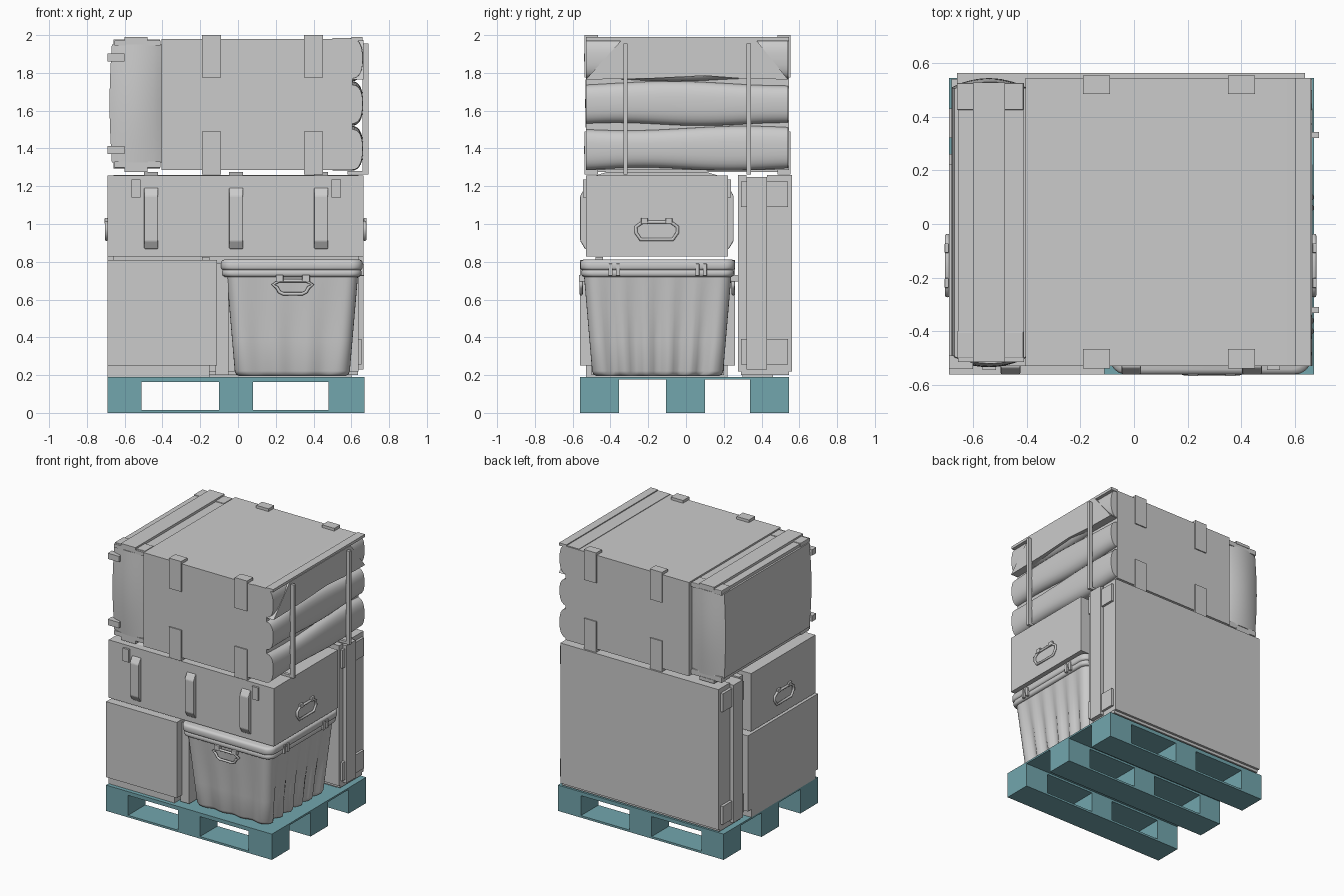
import bpy, bmesh, math
from math import sin, cos, pi

if "Cube" in bpy.data.objects:
    bpy.data.objects.remove(bpy.data.objects["Cube"])

teal = bpy.data.materials.new("teal_plastic")
teal.diffuse_color = (0.17, 0.38, 0.42, 1)
teal.use_nodes = True
teal.node_tree.nodes["Principled BSDF"].inputs["Base Color"].default_value = teal.diffuse_color


def finish(name, bm, mat=None, smooth=None, bevel=0):
    bmesh.ops.recalc_face_normals(bm, faces=bm.faces[:])
    me = bpy.data.meshes.new(name)
    bm.to_mesh(me)
    bm.free()
    if smooth:
        me.shade_smooth()
        me.set_sharp_from_angle(angle=math.radians(smooth))
    ob = bpy.data.objects.new(name, me)
    bpy.context.collection.objects.link(ob)
    if mat:
        me.materials.append(mat)
    if bevel:
        m = ob.modifiers.new("bevel", 'BEVEL')
        m.width, m.segments = bevel, 2
    return ob


def box(name, x0, x1, y0, y1, z0, z1, mat=None, bevel=0):
    bm = bmesh.new()
    bmesh.ops.create_cube(bm, size=1)
    for v in bm.verts:
        v.co = ((x0 + x1) / 2 + v.co.x * (x1 - x0), (y0 + y1) / 2 + v.co.y * (y1 - y0),
                (z0 + z1) / 2 + v.co.z * (z1 - z0))
    return finish(name, bm, mat, None, bevel)


def loft(name, rings, smooth=40, bevel=0):
    bm = bmesh.new()
    vs = [[bm.verts.new(p) for p in r] for r in rings]
    n = len(vs[0])
    for a, b in zip(vs, vs[1:]):
        for i in range(n):
            bm.faces.new((a[i], a[(i + 1) % n], b[(i + 1) % n], b[i]))
    bm.faces.new(vs[0])
    bm.faces.new(vs[-1])
    return finish(name, bm, None, smooth, bevel)


def prism_x(name, prof, x0, x1, bevel=0):
    return loft(name, [[(x, y, z) for y, z in prof] for x in (x0, x1)], None, bevel)


def tube(name, pts, r):
    cu = bpy.data.curves.new(name, 'CURVE')
    cu.dimensions = '3D'
    cu.bevel_depth, cu.bevel_resolution = r, 2
    sp = cu.splines.new('POLY')
    sp.points.add(len(pts) - 1)
    for p, c in zip(sp.points, pts):
        p.co = (*c, 1)
    sp.use_cyclic_u = True
    bpy.context.collection.objects.link(bpy.data.objects.new(name, cu))


def handle_loop(w_top, w_bot, zt, zb, r):
    # rounded trapezoid outline in (across, z)
    h = [(w_top - r, zt), (w_top, zt - r * .6), (w_bot, zb + r), (w_bot - r * .4, zb + r * .3), (w_bot - r, zb)]
    return h + [(-a, z) for a, z in reversed(h)]


# pallet
XB = [(-.69, -.51), (-.10, .08), (.48, .67)]
YB = [(-.56, -.355), (-.105, .1), (.34, .545)]
for y0, y1 in YB:
    box("pallet_bottom_runner", -.69, .67, y0, y1, 0, .015, teal)
    box("pallet_top_runner", -.69, .67, y0, y1, .163, .178, teal)
    for x0, x1 in XB:
        box("pallet_block", x0, x1, y0, y1, .0, .188, teal)
box("pallet_deck", -.69, .67, -.56, .545, .178, .191, teal)

# lower left crate
box("lower_crate", -.69, -.11, -.56, .26, .25, .81)
box("lower_crate_base", -.69, -.15, -.53, .22, .19, .26)
box("lower_crate_side_panel", -.12, -.05, -.50, .20, .2, .79)
box("lower_crate_catch", -.19, -.15, -.48, -.44, .80, .825)


# plastic tub with fluted sides
def ring(x0, x1, y0, y1, z, r, amp=0, n=28):
    pts = []
    corners = [(x1 - r, y0 + r, -90), (x1 - r, y1 - r, 0), (x0 + r, y1 - r, 90), (x0 + r, y0 + r, 180)]
    for k, (cx, cy, a0) in enumerate(corners):
        arc = [(cx + r * cos(math.radians(a0 + 15 * i)), cy + r * sin(math.radians(a0 + 15 * i)), z) for i in range(7)]
        pts += arc
        nx, ny, na = corners[(k + 1) % 4]
        e = (nx + r * cos(math.radians(na)), ny + r * sin(math.radians(na)))
        s = arc[-1]
        d = (cos(math.radians(a0 + 90 - 0)), sin(math.radians(a0 + 90)))
        for i in range(1, n):
            t = i / n
            waves = 5 if k % 2 == 0 else 3
            o = -amp * (1 if k % 2 == 0 else .5) * (1 - cos(2 * pi * waves * t)) / 2
            pts.append((s[0] + (e[0] - s[0]) * t + d[0] * o, s[1] + (e[1] - s[1]) * t + d[1] * o, z))
    return pts


tub = []
for t, inset, amp in [(0, .02, .03), (.02, .005, .032), (.05, 0, .032), (.35, 0, .026), (.7, 0, .014), (1, 0, 0)]:
    a = .045 * (1 - t) + inset
    tub.append(ring(-.06 + a, .635 - a, -.54 + a, .24 - a, .195 + .53 * t, .06, amp))
loft("tub_body", tub, 60)
for name, z0, z1, i in [("tub_rim", .72, .765, .006), ("tub_lid", .755, .812, 0)]:
    loft(name, [ring(-.09 + i + o, .66 - i - o, -.56 + i + o, .26 - i - o, z, .06, 0, 2)
                for o, z in [(.012, z0), (.003, z0 + .006), (0, z0 + .015), (0, z1 - .016), (.005, z1 - .005), (.018, z1)]], 50)
for y in (-.40, -.36, .06, .10):
    box("tub_lid_latch", .63, .668, y - .011, y + .011, .725, .79, None, .004)
for y in (-.555, .25):
    tube("tub_handle", [(.29 + a, y, z) for a, z in handle_loop(.105, .085, .70, .63, .035)], .009)
    for x in (.22, .36):
        box("tub_handle_mount", x - .02, x + .02, y - .012, y + .03, .695, .73, None, .004)

# long case
box("long_case", -.69, .665, -.53, .222, .828, 1.232)
box("long_case_lid", -.69, .665, -.53, .222, 1.228, 1.257)
for x in (-.46, -.01, .44):
    for side in (0, 1):
        prof = [(-.52, .868), (-.535, .868), (-.56, .91), (-.56, 1.15), (-.535, 1.192), (-.52, 1.192)]
        if side:
            prof = [(-.308 - y, z) for y, z in prof]
        prism_x("long_case_rib", prof, x - .037, x + .037, .006)
    prism_x("long_case_top_rib", [(-.5, 1.25), (-.42, 1.275), (.11, 1.275), (.19, 1.25)], x - .037, x + .037)
for x in (-.54, .52):
    box("long_case_latch", x - .025, x + .025, -.545, -.52, 1.14, 1.235)
    box("long_case_hinge", x - .025, x + .025, .21, .237, 1.14, 1.235)
for x, s in ((.665, 1), (-.69, -1)):
    xx = x + s * .006
    tube("end_handle", [(xx, -.155 + a, z) for a, z in
                        [(-.075, 1.01), (-.11, .985), (-.11, .955), (-.085, .918), (.085, .918), (.11, .955), (.11, .985), (.075, 1.01)]], .009)
    for y in (-.22, -.09):
        box("end_handle_mount", min(x, x + s * .016), max(x, x + s * .016), y - .018, y + .018, 1.0, 1.032, None, .004)

# tall flat crate at the back
box("back_crate_core", -.655, .635, .29, .545, .2, 1.25)
box("back_crate_rear_panel", -.66, .637, .43, .562, .22, 1.26)
box("back_crate_front_panel", -.66, .637, .275, .32, .22, 1.26)
for x0, x1 in ((-.69, -.64), (.62, .665)):
    box("back_crate_end_strip", x0, x1, .32, .43, .23, 1.25)
    for z in (.255, 1.09):
        box("back_crate_corner", x0 + (.01 if x0 < 0 else 0), x1 - (0 if x0 < 0 else .01), .29, .54, z, z + .135)
box("back_crate_foot", -.6, .6, .3, .46, .19, .22)

# top pack
box("top_pack", -.405, .605, -.53, .545, 1.285, 1.98)
for x in (-.14, .40):
    for y0, y1, yc in ((-.538, -.525, (-.538, -.465)), (.54, .553, (.485, .553))):
        box("pack_clip_top", x - .05, x + .05, y0, y1, 1.775, 2.0)
        box("pack_clip_cap", x - .05, x + .05, *yc, 1.975, 2.0)
        box("pack_clip_bottom", x - .05, x + .05, y0, y1, 1.262, 1.49)
        box("pack_clip_foot", x - .05, x + .05, *yc, 1.262, 1.29)

# stacked sacks on the right side
for k, zc in enumerate((1.40, 1.637, 1.872)):
    rings = []
    for j in range(25):
        y = -.53 + 1.07 * j / 24
        end = min(1, .55 + 3 * min(j, 24 - j) / 24)
        hz_t = .108 + .012 * sin(5 * y + 2 * k) if k < 2 else .112
        hz_b = .110 + .008 * sin(7 * y + k)
        pts = [(.5, y, zc - hz_b)]
        for i in range(15):
            a = -pi / 2 + pi * i / 14
            c, s = cos(a), sin(a)
            pts.append((.59 + .073 * (.9 + .1 * end) * c ** .7 if c > 1e-6 else .59, y,
                        zc + (hz_t if s > 0 else hz_b) * math.copysign(abs(s) ** .8, s)))
        pts.append((.5, y, zc + hz_t))
        rings.append(pts)
    loft("sack", rings, 50)
# folded flap over the upper sack
flap = [(-.53, 1.765), (-.2, 1.77), (.1, 1.785), (.3, 1.77), (.54, 1.765), (.37, 1.975), (-.34, 1.975)]
loft("sack_flap", [[(x, y, z) for y, z in flap] for x in (.6, .664)], None)
prism_x("sack_top_edge", [(-.53, 1.97), (.545, 1.97), (.545, 1.99), (-.53, 1.99)], .6, .66)
for y in (-.32, .332):
    box("side_strap", .66, .69, y - .011, y + .011, 1.262, 1.955)
    box("side_strap_hook_low", .58, .69, y - .011, y + .011, 1.262, 1.28)

# bulging bag on the left
bag = []
for j in range(13):
    t = j / 12
    z = 1.325 + .625 * t
    b = .012 * sin(pi * t)
    x0, x1 = -.668 - b, -.402
    row = []
    for i in range(13):
        u = i / 12
        row.append((x0 + (x1 - x0) * u, -.495 - .035 * sin(pi * u) ** .8 * (.7 + .3 * sin(pi * t)) - b * .3, z))
    bag.append(row + [(x, .01 - y, zz) for x, y, zz in reversed(row)])
loft("side_bag", bag, 35)
for z0, z1, s0, s1 in ((1.298, 1.33, 1.275, 1.30), (1.945, 1.972, 1.97, 1.99)):
    box("bag_cap", -.655, -.41, -.515, .525, z0, z1)
    box("bag_strip", -.60, -.48, -.515, .528, s0, s1)
    for y in (-.45, .475):
        box("bag_cap_clip", -.66, -.412, y - .05, y + .05, z0 - .004, z1 + .006, None, .004)
for z in (1.37, 1.86):
    box("bag_corner_clip", -.69, -.6, -.54, -.49, z, z + .043)
